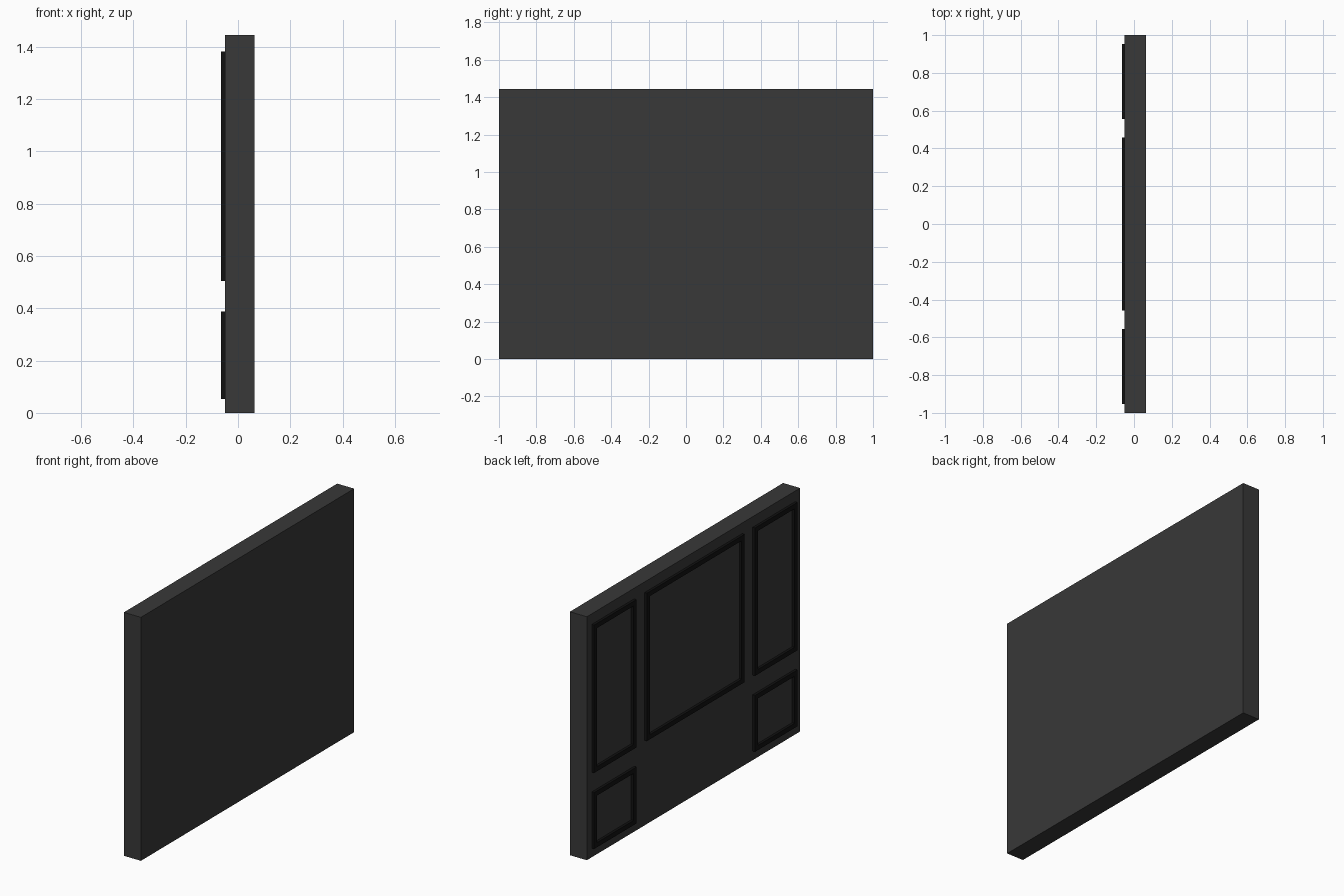
import bpy, bmesh

if "Cube" in bpy.data.objects:
    bpy.data.objects.remove(bpy.data.objects["Cube"])

BACK, FACE, RELIEF = 0.0625, -0.049, -0.0645   # x of rear, panelled face, moulding front
HEIGHT, BAR = 1.445, 0.028


def material(name, v):
    m = bpy.data.materials.new(name)
    m.diffuse_color = (v, v, v, 1)
    m.use_nodes = True
    m.node_tree.nodes["Principled BSDF"].inputs["Base Color"].default_value = m.diffuse_color
    return m


def make_object(name, bm, mat):
    bmesh.ops.recalc_face_normals(bm, faces=bm.faces)
    me = bpy.data.meshes.new(name)
    bm.to_mesh(me)
    bm.free()
    me.materials.append(mat)
    ob = bpy.data.objects.new(name, me)
    bpy.context.collection.objects.link(ob)
    return ob


def moulding(name, y0, y1, z0, z1):
    """Mitred rectangular frame standing proud of the wall face."""
    bm = bmesh.new()

    def ring(x, d):
        return [bm.verts.new((x, y, z)) for y, z in
                ((y0 + d, z0 + d), (y1 - d, z0 + d), (y1 - d, z1 - d), (y0 + d, z1 - d))]

    rings = [ring(FACE, 0), ring(RELIEF, 0), ring(RELIEF, BAR), ring(FACE, BAR)]
    for i in range(4):
        a, b = rings[i], rings[(i + 1) % 4]
        for j in range(4):
            k = (j + 1) % 4
            bm.faces.new((a[j], a[k], b[k], b[j]))
    return make_object(name, bm, trim)


wall = material("dark_grey", 0.04)
trim = material("black_trim", 0.006)

# Wall slab
bm = bmesh.new()
bmesh.ops.create_cube(bm, size=1)
for v in bm.verts:
    v.co = (BACK if v.co.x > 0 else FACE, v.co.y * 2, (v.co.z + 0.5) * HEIGHT)
make_object("wall_panel", bm, wall)

# Moulding frames: one wide centre, tall and short pairs at the sides
moulding("centre_moulding", -0.458, 0.458, 0.504, 1.382)
for side, s in (("left", 1), ("right", -1)):
    y0, y1 = sorted((s * 0.556, s * 0.953))
    moulding(side + "_upper_moulding", y0, y1, 0.504, 1.382)
    moulding(side + "_lower_moulding", y0, y1, 0.053, 0.388)
